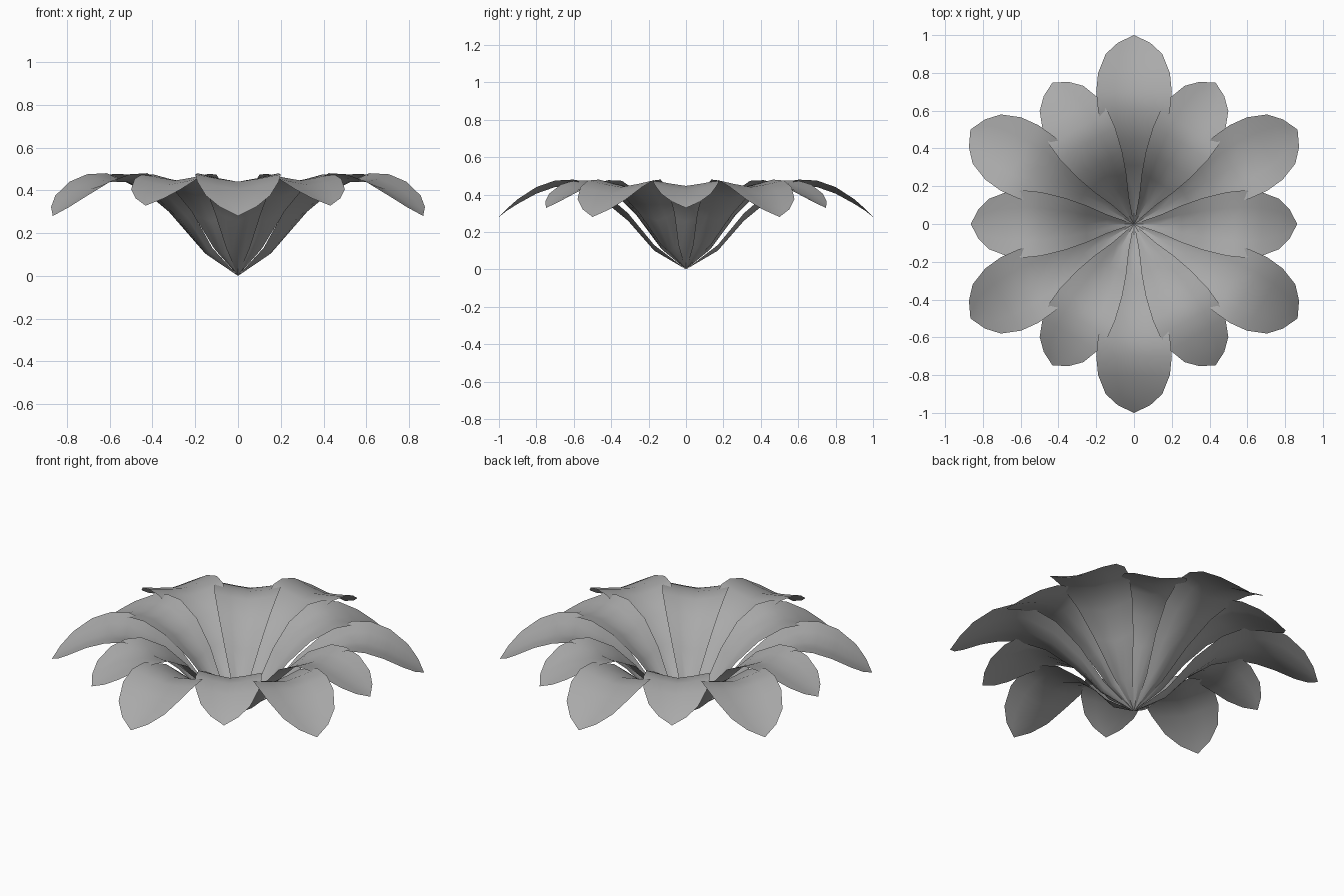
import bpy
import bmesh
import math
from mathutils import Matrix

cube = bpy.data.objects.get("Cube")
if cube:
    bpy.data.objects.remove(cube, do_unlink=True)

# One plain grey for the whole flower
grey = bpy.data.materials.new("petal_grey")
grey.use_nodes = True
colour = (0.4, 0.4, 0.4, 1)
grey.diffuse_color = colour
bsdf = grey.node_tree.nodes["Principled BSDF"]
bsdf.inputs["Base Color"].default_value = colour
bsdf.inputs["Roughness"].default_value = 0.8

# Petal stations: distance from centre, half width, keel height, edge height
STATIONS = [
    (0.17, 0.055, 0.10, 0.13),
    (0.31, 0.11, 0.26, 0.30),
    (0.45, 0.155, 0.375, 0.42),
    (0.60, 0.19, 0.44, 0.48),
    (0.70, 0.20, 0.44, 0.475),
    (0.80, 0.19, 0.405, 0.44),
    (0.90, 0.15, 0.35, 0.375),
    (0.96, 0.085, 0.312, 0.322),
]
ACROSS = (-1, -0.5, 0, 0.5, 1)


def make_petal(name, angle, scale=1.0, tilt=0.0):
    """A folded leaf-shaped sheet pointing along +x, then turned into place."""
    bm = bmesh.new()
    root = bm.verts.new((0, 0, 0))
    tip = bm.verts.new((1, 0, 0.28))
    rows = []
    for r, half, keel, edge in STATIONS:
        rows.append([bm.verts.new((r, half * t, keel + (edge - keel) * abs(t) ** 1.2))
                     for t in ACROSS])
    for i in range(len(ACROSS) - 1):
        bm.faces.new((root, rows[0][i], rows[0][i + 1]))
        for a, b in zip(rows, rows[1:]):
            bm.faces.new((a[i], b[i], b[i + 1], a[i + 1]))
        bm.faces.new((rows[-1][i], tip, rows[-1][i + 1]))
    bmesh.ops.recalc_face_normals(bm, faces=bm.faces)
    if sum(f.normal.z for f in bm.faces) < 0:
        bmesh.ops.reverse_faces(bm, faces=bm.faces)
    bm.transform(Matrix.Rotation(angle, 4, "Z") @ Matrix.Rotation(-tilt, 4, "Y")
                 @ Matrix.Scale(scale, 4))
    mesh = bpy.data.meshes.new(name)
    bm.to_mesh(mesh)
    bm.free()
    mesh.materials.append(grey)
    obj = bpy.data.objects.new(name, mesh)
    bpy.context.collection.objects.link(obj)
    obj.select_set(True)
    bpy.context.view_layer.objects.active = obj


bpy.ops.object.select_all(action="DESELECT")

# Six long outer petals alternate with six shorter, slightly raised ones
for k in range(6):
    make_petal(f"outer_petal_{k + 1}", math.radians(30 + 60 * k))
    make_petal(f"inner_petal_{k + 1}", math.radians(60 * k), scale=0.89, tilt=0.09)

bpy.ops.object.shade_smooth_by_angle(angle=math.radians(30))
